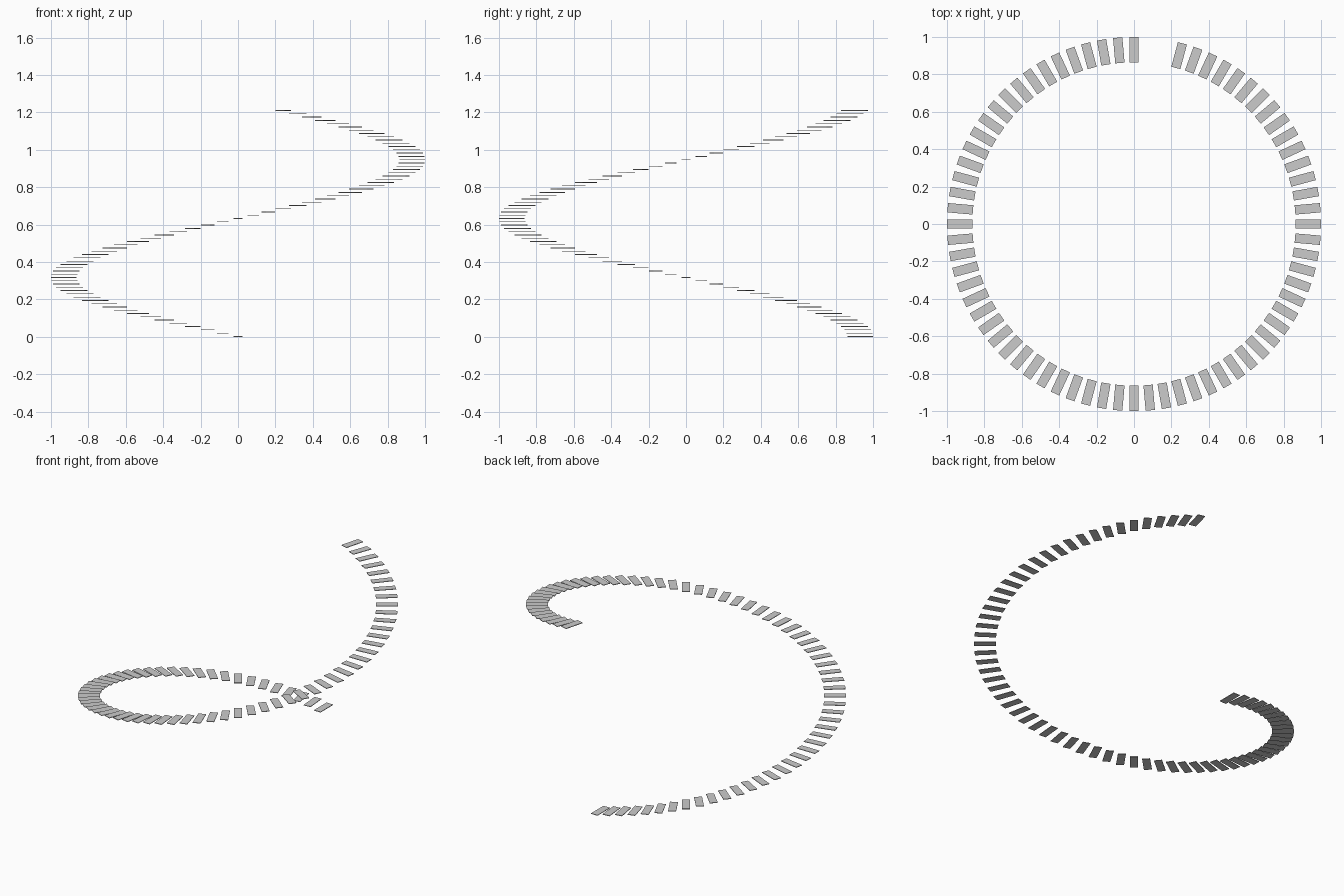
import bpy, bmesh
from math import radians
from mathutils import Matrix

if "Cube" in bpy.data.objects:
    bpy.data.objects.remove(bpy.data.objects["Cube"])

STEPS = 70
TURN = radians(5)
RISE = 0.0175
INNER, OUTER, WIDTH, THICK = 0.864, 1.0, 0.05, 0.004

# one thin slab tread, resting on z = 0 and shared by every step
tread = bpy.data.meshes.new("tread")
bm = bmesh.new()
bmesh.ops.create_cube(bm, size=1, matrix=(
    Matrix.Translation(((INNER + OUTER) / 2, 0, THICK / 2))
    @ Matrix.Diagonal((OUTER - INNER, WIDTH, THICK, 1))))
bm.to_mesh(tread)
bm.free()

# spiral of treads, starting at the back and climbing counter-clockwise
for i in range(STEPS):
    step = bpy.data.objects.new(f"step_{i + 1:02d}", tread)
    step.matrix_world = (Matrix.Translation((0, 0, i * RISE))
                         @ Matrix.Rotation(radians(90) + i * TURN, 4, 'Z'))
    bpy.context.collection.objects.link(step)
